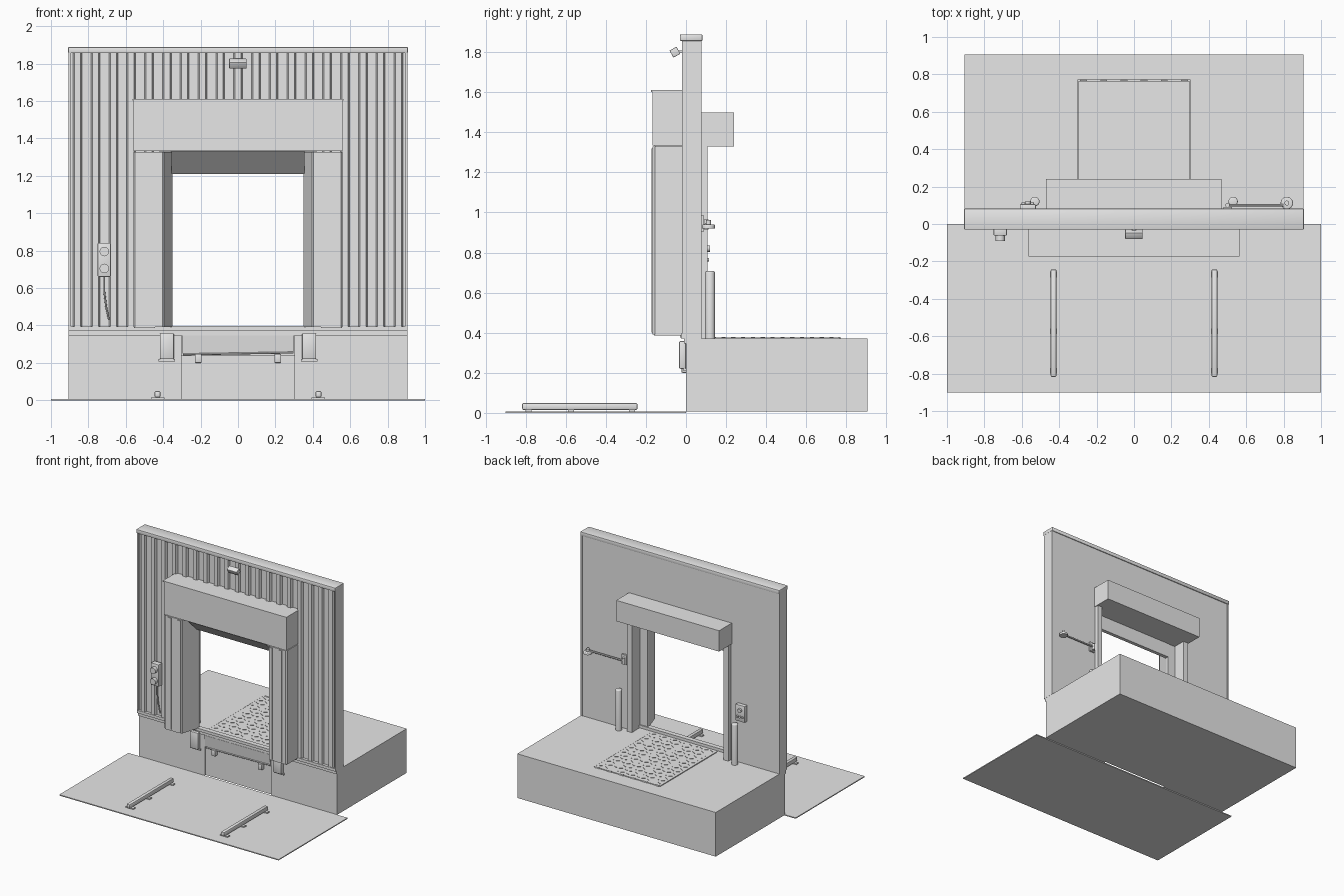
import bpy, bmesh, math
from mathutils import Matrix, Vector

old = bpy.data.objects.get("Cube")
if old:
    bpy.data.objects.remove(old, do_unlink=True)

grey = bpy.data.materials.new("light_grey")
grey.use_nodes = True
COLOUR = (0.8, 0.8, 0.8, 1)
grey.diffuse_color = COLOUR
grey.node_tree.nodes["Principled BSDF"].inputs["Base Color"].default_value = COLOUR


def finish(name, bm, smooth=False):
    bmesh.ops.recalc_face_normals(bm, faces=bm.faces)
    mesh = bpy.data.meshes.new(name)
    bm.to_mesh(mesh)
    bm.free()
    mesh.materials.append(grey)
    ob = bpy.data.objects.new(name, mesh)
    bpy.context.collection.objects.link(ob)
    if smooth:
        bpy.ops.object.select_all(action='DESELECT')
        ob.select_set(True)
        bpy.context.view_layer.objects.active = ob
        bpy.ops.object.shade_smooth_by_angle(angle=math.radians(35))
    return ob


def add_box(bm, x, y, z, turn=Matrix()):
    """Box from (min, max) pairs, optionally turned about its centre."""
    mid = Vector([(a + b) / 2 for a, b in (x, y, z)])
    size = [b - a for a, b in (x, y, z)]
    mat = Matrix.Translation(mid) @ turn @ Matrix.Diagonal((*size, 1))
    bmesh.ops.create_cube(bm, size=1, matrix=mat)


def box(name, x, y, z, bevel=0, turn=Matrix()):
    bm = bmesh.new()
    add_box(bm, x, y, z, turn)
    if bevel:
        bmesh.ops.bevel(bm, geom=bm.edges[:], offset=bevel, segments=2,
                        affect='EDGES', profile=0.5)
    return finish(name, bm, bevel > 0)


def tube(name, start, end, radius, sides=20, bevel=0):
    a, b = Vector(start), Vector(end)
    d = b - a
    mat = Matrix.Translation((a + b) / 2) @ d.to_track_quat('Z', 'Y').to_matrix().to_4x4()
    bm = bmesh.new()
    bmesh.ops.create_cone(bm, cap_ends=True, segments=sides, radius1=radius,
                          radius2=radius, depth=d.length, matrix=mat)
    if bevel:
        rim = [e for e in bm.edges if all((v.co - b).length < radius * 1.1 for v in e.verts)]
        bmesh.ops.bevel(bm, geom=rim, offset=bevel, segments=3, affect='EDGES', profile=0.5)
    return finish(name, bm, True)


def prism(name, outline, low, high, axis='Z'):
    """Extrude an outline: (x, y) along Z, or (y, z) along X."""
    bm = bmesh.new()
    place = (lambda p, t: (p[0], p[1], t)) if axis == 'Z' else (lambda p, t: (t, p[0], p[1]))
    face = bm.faces.new([bm.verts.new(place(p, low)) for p in outline])
    out = bmesh.ops.extrude_face_region(bm, geom=[face])
    move = Vector(place((0, 0), high - low))
    bmesh.ops.translate(bm, vec=move, verts=[g for g in out["geom"] if isinstance(g, bmesh.types.BMVert)])
    return finish(name, bm)


# Ground slab and dock body
FLOOR = 0.372
W = 0.905
box("ground_slab", (-1, 1), (-0.9, 0), (0, 0.008))
box("dock_block_left", (0.303, W), (0, W), (0.008, FLOOR))
box("dock_block_right", (-W, -0.303), (0, W), (0.008, FLOOR))
box("dock_block_rear", (-0.303, 0.303), (0.77, W), (0.008, FLOOR))
box("pit_block", (-0.303, 0.303), (0.012, 0.77), (0.008, 0.24))
box("dock_edge_angle", (-W, W), (-0.01, 0.03), (0.345, FLOOR))
box("wall_base_trim", (-W, W), (-0.024, 0.0), (FLOOR, 0.395))
box("door_sill", (-0.435, 0.435), (-0.03, 0.01), (0.375, 0.398))

# Leveller platform with raised tread, hinges and hanging lip
box("leveller_platform", (-0.298, 0.298), (0.0, 0.765), (0.345, 0.375))
bm = bmesh.new()
for row in range(15):
    for col in range(12):
        cx = -0.264 + col * 0.048
        cy = 0.04 + row * 0.049
        angle = math.radians(32 if (row + col) % 2 else -32)
        add_box(bm, (cx - 0.015, cx + 0.015), (cy - 0.003, cy + 0.003),
                (0.374, 0.378), Matrix.Rotation(angle, 4, 'Z'))
finish("platform_tread", bm)
for i in range(6):
    cx = -0.27 + i * 0.108
    tube("platform_hinge", (cx - 0.018, 0.765, 0.37), (cx + 0.018, 0.765, 0.37), 0.009, 10)
prism("leveller_lip", [(-0.012, 0.346), (0.012, 0.346), (0.012, 0.25), (-0.002, 0.25)],
      -0.298, 0.298, 'X')
tube("lip_rod", (-0.295, -0.004, 0.245), (0.295, -0.004, 0.255), 0.005, 10)


# Corrugated wall sections around the door opening
def corrugated(name, x0, x1, z0, z1):
    pitch = 2 * W / 19
    pts = [(x0, 0.0)]
    for i in range(19):
        start = -W + i * pitch + 0.024
        if start < x0 or start + 0.05 > x1:
            continue
        for dx, y in ((0, 0.0), (0.008, -0.02), (0.04, -0.02), (0.048, 0.0)):
            pts.append((start + dx, y))
    pts += [(x1, 0.0), (x1, 0.075), (x0, 0.075)]
    return prism(name, pts, z0, z1)


corrugated("wall_right", -W, -0.42, FLOOR, 1.86)
corrugated("wall_left", 0.42, W, FLOOR, 1.86)
corrugated("wall_header", -0.42, 0.42, 1.33, 1.86)
box("wall_cap", (-W - 0.003, W + 0.003), (-0.03, 0.082), (1.856, 1.888), 0.004)
for s in (-1, 1):
    ends = sorted((s * (W - 0.012), s * (W + 0.001)))
    box("wall_corner_trim", ends, (-0.021, 0.078), (FLOOR, 1.857))

# Dock shelter: hood, head curtain and side pads
box("shelter_hood", (-0.56, 0.56), (-0.167, 0.0), (1.333, 1.602))
box("hood_top_flange", (-0.565, 0.563), (-0.174, 0.0), (1.602, 1.61))
prism("head_curtain", [(-0.16, 1.335), (0.0, 1.335), (0.0, 1.21), (-0.03, 1.21)],
      -0.355, 0.355, 'X')
for s in (-1, 1):
    outline = [(0.56, 0.0), (0.56, -0.155), (0.55, -0.167), (0.405, -0.167),
               (0.395, -0.16), (0.35, -0.02), (0.35, 0.0)]
    prism("side_pad", [(s * x, y) for x, y in outline], 0.392, 1.328)
    for cx in (0.417, 0.505):
        xs = sorted((s * (cx - 0.014), s * (cx + 0.014)))
        box("pad_guide_strip", xs, (-0.172, -0.164), (0.4, 1.32))
    xs = sorted((s * 0.445, s * 0.555))
    box("pad_foot", xs, (-0.16, 0.0), (0.386, 0.394))

    # Roller door guides and bollards
    xs = sorted((s * 0.418, s * 0.462))
    box("door_guide", xs, (0.07, 0.108), (FLOOR, 1.34))
    tube("bollard", (s * 0.53, 0.12, FLOOR), (s * 0.53, 0.12, 0.707), 0.025, 24, 0.008)

    # Bumpers and lip keepers
    xs = sorted((s * 0.342, s * 0.418))
    box("bumper", xs, (-0.034, 0.0), (0.22, 0.358), 0.006)
    box("bumper_plate", (xs[0] - 0.006, xs[1] + 0.006), (-0.012, 0.0), (0.208, 0.222))
    xs = sorted((s * 0.195, s * 0.23))
    box("lip_keeper", xs, (-0.022, 0.02), (0.2, 0.248), 0.004)

    # Wheel guides on the ground
    cx = s * 0.43
    box("wheel_guide", (cx - 0.016, cx + 0.016), (-0.818, -0.242), (0.014, 0.05), 0.009)
    for cy in (-0.27, -0.573, -0.785):
        box("wheel_guide_foot", (cx - 0.036, cx + 0.036), (cy - 0.015, cy + 0.015), (0.006, 0.016))

# Roller door housing
box("door_housing", (-0.47, 0.468), (0.07, 0.24), (1.328, 1.5))

# Tilted flood lamp on the front
box("lamp_bracket", (-0.012, 0.012), (-0.05, 0.0), (1.795, 1.807))
box("flood_lamp", (-0.047, 0.045), (-0.075, -0.035), (1.78, 1.82), 0.003,
    Matrix.Rotation(math.radians(30), 4, 'X'))

# Signal box on the front with its cable
box("signal_box", (-0.75, -0.68), (-0.062, -0.015), (0.66, 0.842), 0.004)
for z in (0.705, 0.795):
    tube("signal_light", (-0.715, -0.055, z), (-0.715, -0.09, z), 0.025, 20)
path = [(-0.715, 0.665), (-0.715, 0.58), (-0.705, 0.5), (-0.69, 0.43)]
for (xa, za), (xb, zb) in zip(path, path[1:]):
    tube("signal_cable", (xa, -0.03, za), (xb, -0.03, zb), 0.005, 8)

# Push-button box on the back
box("button_box", (-0.61, -0.525), (0.07, 0.106), (0.725, 0.86), 0.004)
tube("button_large", (-0.568, 0.1, 0.82), (-0.568, 0.12, 0.82), 0.016)
for cx in (-0.592, -0.568, -0.544):
    tube("button_small", (cx, 0.1, 0.765), (cx, 0.116, 0.765), 0.009, 14)

# Swing-arm loading light on the back
box("arm_bracket", (0.478, 0.525), (0.07, 0.09), (0.905, 0.985))
tube("arm_pivot", (0.5, 0.1, 0.915), (0.5, 0.1, 0.965), 0.012, 14)
tube("light_arm", (0.5, 0.1, 0.94), (0.8, 0.1, 0.94), 0.007, 10)
tube("light_head", (0.817, 0.112, 0.92), (0.817, 0.112, 0.94), 0.033, 24, 0.006)
tube("light_knob", (0.817, 0.112, 0.935), (0.817, 0.112, 0.962), 0.013, 14)
